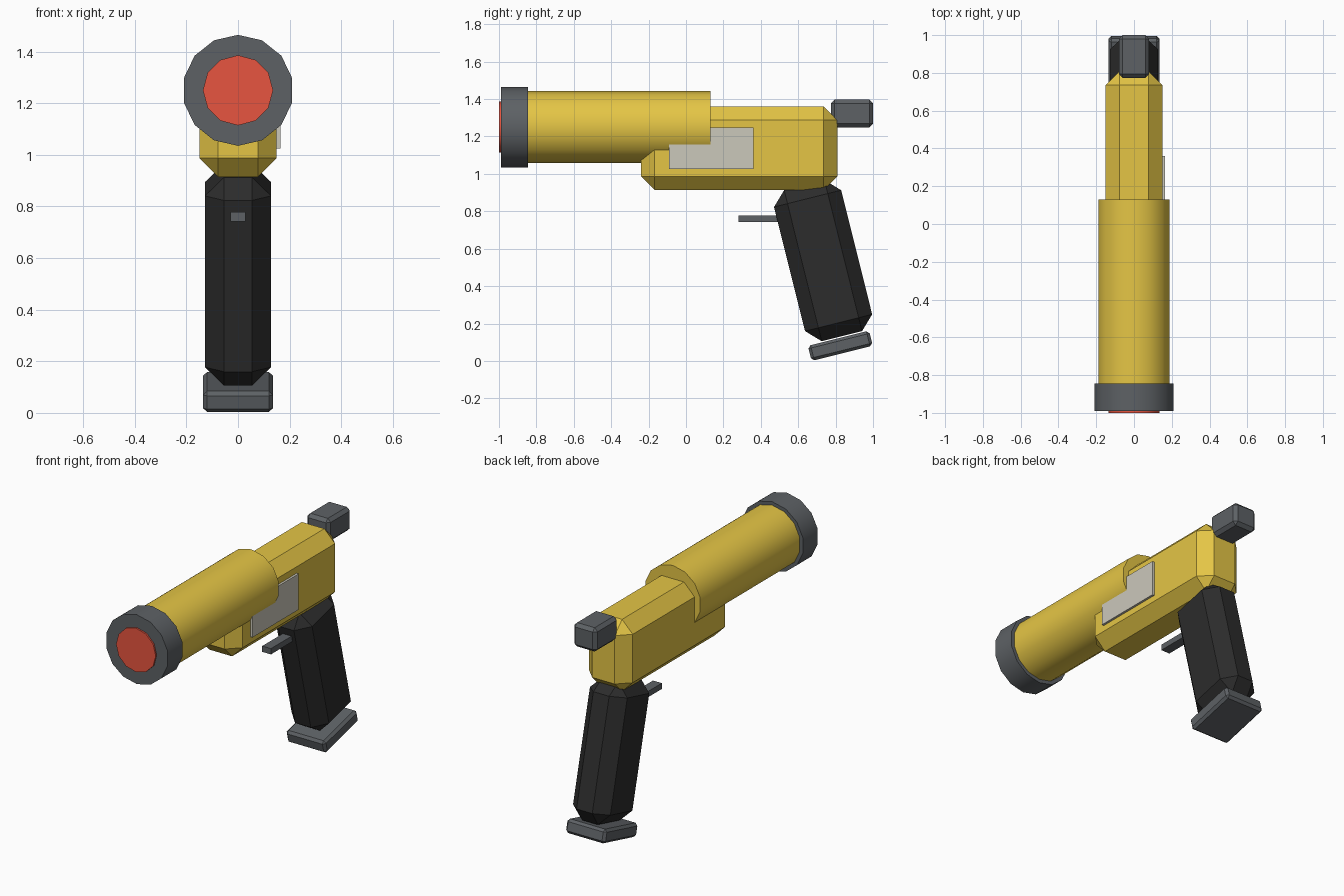
import bpy
from math import radians

if "Cube" in bpy.data.objects:
    bpy.data.objects.remove(bpy.data.objects["Cube"])


def material(name, rgb):
    m = bpy.data.materials.new(name)
    m.diffuse_color = (*rgb, 1)
    m.use_nodes = True
    m.node_tree.nodes["Principled BSDF"].inputs["Base Color"].default_value = m.diffuse_color
    return m


YELLOW = material("yellow", (0.78, 0.56, 0.06))
STEEL = material("dark_grey", (0.11, 0.12, 0.13))
BLACK = material("black", (0.025, 0.025, 0.025))
RED = material("red", (0.8, 0.09, 0.05))
PALE = material("pale_grey", (0.6, 0.58, 0.5))


def box(name, centre, size, mat, chamfer=0, tilt=0):
    """Box with flat chamfered edges, tilted about x."""
    bpy.ops.mesh.primitive_cube_add(size=1, location=centre, rotation=(radians(tilt), 0, 0))
    ob = bpy.context.object
    ob.name = name
    ob.scale = size
    bpy.ops.object.transform_apply(location=False, rotation=False, scale=True)
    ob.data.materials.append(mat)
    if chamfer:
        mod = ob.modifiers.new("chamfer", 'BEVEL')
        mod.width = chamfer
        mod.segments = 1
    return ob


def tube(name, y0, y1, radius, sides, mat):
    """Cylinder along y on the barrel axis, one corner pointing up."""
    bpy.ops.mesh.primitive_cylinder_add(vertices=sides, radius=radius, depth=y1 - y0,
                                        location=(0, (y0 + y1) / 2, 1.25),
                                        rotation=(radians(90), 0, 0))
    ob = bpy.context.object
    ob.name = name
    ob.data.materials.append(mat)
    bpy.ops.object.shade_smooth_by_angle(angle=radians(35))
    return ob


# Barrel, muzzle ring and red muzzle disc
tube("barrel", -0.92, 0.13, 0.193, 14, YELLOW)
tube("muzzle_ring", -0.99, -0.845, 0.215, 14, STEEL)
tube("muzzle_disc", -1.0, -0.95, 0.136, 12, RED)

# Receiver body, side plate on the right only, rear knob
box("body", (0, 0.284, 1.137), (0.30, 1.05, 0.446), YELLOW, 0.073)
box("side_plate", (0.144, 0.134, 1.136), (0.04, 0.452, 0.222), PALE)
box("rear_knob", (0, 0.887, 1.323), (0.16, 0.226, 0.148), STEEL, 0.02)

# Tilted grip with its base plate, and trigger
box("grip", (0, 0.733, 0.536), (0.256, 0.37, 0.832), BLACK, 0.074, 14)
box("grip_base", (0, 0.825, 0.081), (0.27, 0.337, 0.083), STEEL, 0.015, 14)
box("trigger", (0, 0.42, 0.76), (0.06, 0.28, 0.036), STEEL)
